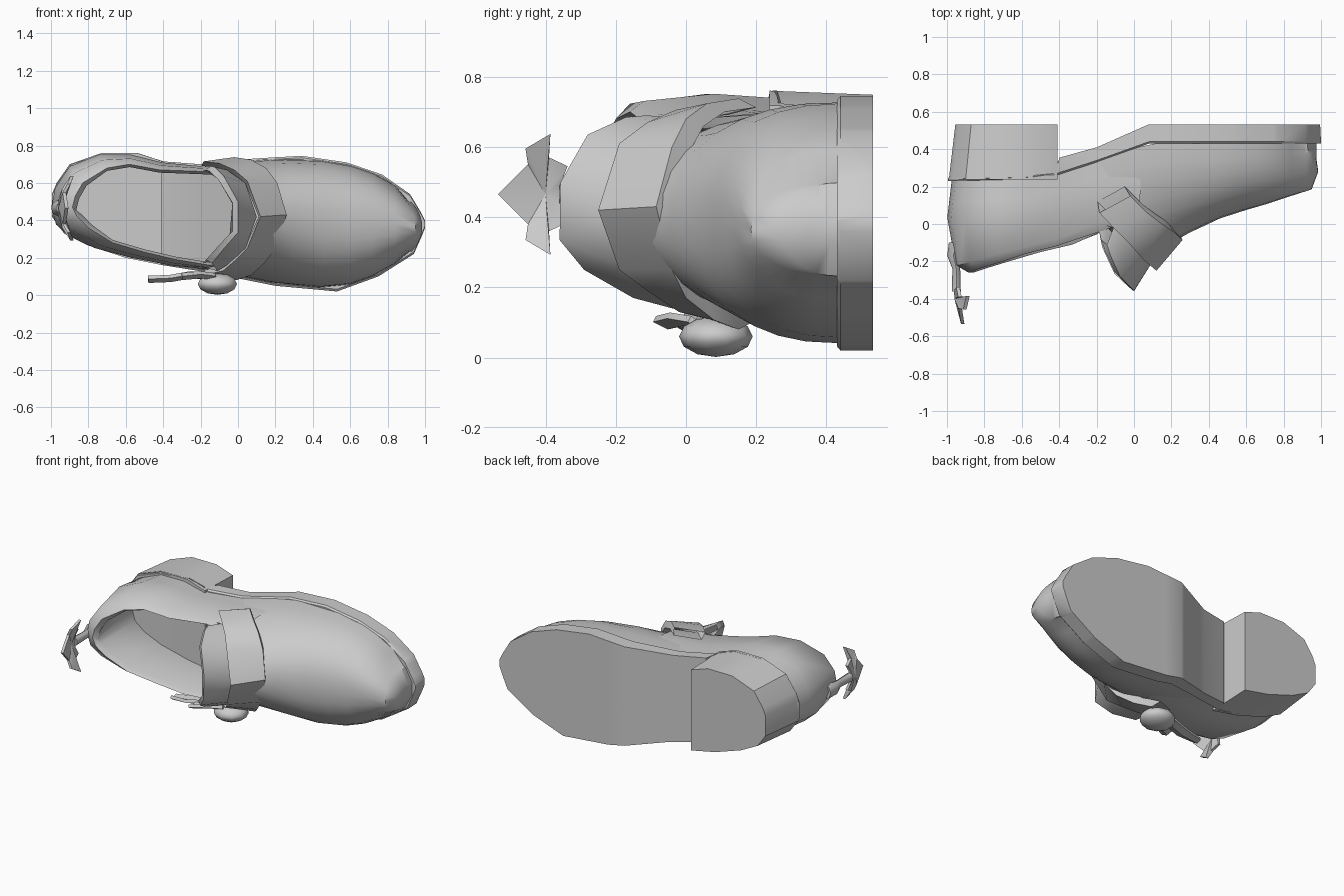
import bpy, math
from mathutils import Vector

if "Cube" in bpy.data.objects:
    bpy.data.objects.remove(bpy.data.objects["Cube"])

grey = bpy.data.materials.new("plain grey")
grey.diffuse_color = (0.6, 0.6, 0.6, 1)
grey.use_nodes = True
grey.node_tree.nodes["Principled BSDF"].inputs["Base Color"].default_value = grey.diffuse_color


def make(name, verts, faces, angle=40, thick=0, offset=-1):
    me = bpy.data.meshes.new(name)
    me.from_pydata([tuple(v) for v in verts], [], faces)
    me.materials.append(grey)
    ob = bpy.data.objects.new(name, me)
    bpy.context.collection.objects.link(ob)
    bpy.ops.object.select_all(action='DESELECT')
    bpy.context.view_layer.objects.active = ob
    ob.select_set(True)
    bpy.ops.object.mode_set(mode='EDIT')
    bpy.ops.mesh.select_all(action='SELECT')
    bpy.ops.mesh.remove_doubles(threshold=0.0005)
    bpy.ops.mesh.normals_make_consistent(inside=False)
    bpy.ops.object.mode_set(mode='OBJECT')
    if thick:
        m = ob.modifiers.new("thickness", 'SOLIDIFY')
        m.thickness, m.offset = thick, offset
        bpy.ops.object.modifier_apply(modifier=m.name)
    bpy.ops.object.shade_smooth_by_angle(angle=math.radians(angle))
    return ob


def loft(name, rings, closed=False, caps=(), **kw):
    n = len(rings[0])
    verts = [v for r in rings for v in r]
    faces = []
    for i in range(len(rings) - 1):
        for j in range(n if closed else n - 1):
            k = (j + 1) % n
            faces.append((i * n + j, i * n + k, (i + 1) * n + k, (i + 1) * n + j))
    if 0 in caps:
        faces.append(tuple(range(n))[::-1])
    if 1 in caps:
        faces.append(tuple(range(len(verts) - n, len(verts))))
    return make(name, verts, faces, **kw)


def interp(table, x):
    if x <= table[0][0]:
        return table[0][1]
    for (a, u), (b, v) in zip(table, table[1:]):
        if x <= b:
            return u + (v - u) * (x - a) / (b - a)
    return table[-1][1]


# Sole plan outline (z limits along x) and side profile of the welt line
Z_HI = [(-.995, .54), (-.97, .60), (-.9, .70), (-.73, .76), (-.54, .76), (-.4, .715), (-.2, .70), (.08, .73),
        (.34, .745), (.58, .71), (.77, .645), (.92, .54), (.98, .44), (1, .40)]
Z_LO = [(-.995, .42), (-.93, .33), (-.8, .265), (-.6, .20), (-.4, .16), (-.15, .12), (.05, .08), (.2, .05),
        (.53, .02), (.75, .10), (.94, .22), (.98, .31), (1, .36)]
WELT = [(-1, .23), (-.55, .24), (-.4, .265), (-.2, .33), (.08, .43), (1, .43)]
BOTTOM = [(-1, .25), (-.43, .262), (-.4, .355), (-.2, .41), (.08, .533), (1, .533)]

# Sole
rings = []
for x in sorted({p[0] for t in (Z_HI, Z_LO) for p in t} | {-.43}):
    lo, hi = interp(Z_LO, x), interp(Z_HI, x)
    t, b = interp(WELT, x), interp(BOTTOM, x)
    rings.append([(x, t, lo + .012), (x, t, hi - .01), (x, t + .01, hi), (x * .995, b, hi),
                  (x * .995, b, lo), (x, t + .01, lo)])
loft("sole", rings, closed=True, caps=(0, 1), angle=35)

# Heel block, tapering a little to the ground
xs = [-.41, -.54, -.73, -.9, -.97, -.99]
plan = [(x, interp(Z_HI, x)) for x in xs] + [(x, interp(Z_LO, x)) for x in (-.99, -.93, -.8, -.6, -.41)]
loft("heel", [[(x, .238, z) for x, z in plan],
              [(-.41 + (x + .41) * .94, .533, .47 + (z - .47) * .96) for x, z in plan]],
     closed=True, caps=(0, 1), angle=35)

# Vamp: arched sections from instep to toe (x, top, slant, roundness)
rings = []
for x, top, slant, p in [(.12, -.155, .32, .97), (.21, -.095, .25, .96), (.30, -.045, .14, .92), (.46, .03, .03, .87),
                         (.6, .075, 0, .87), (.72, .11, 0, .85), (.84, .15, 0, .85), (.95, .185, -.015, .9),
                         (.985, .28, .01, .9)]:
    ring = []
    for j in range(17):
        a = math.pi * j / 16
        s = math.sin(a) ** p if 0 < j < 16 else 0
        px = x - slant * (1 - s)
        base = interp(WELT, px) + .01
        lo, hi = interp(Z_LO, min(px, .94)) + .012, interp(Z_HI, min(px, .94)) - .008
        c = math.copysign(abs(math.cos(a)) ** p, math.cos(a))
        if x > .9:  # round the toe off sideways
            px -= .05 * c * c
        ring.append((px, base + (top - base) * s, (lo + hi) / 2 + c * (hi - lo) / 2))
    rings.append(ring)
mid = [sum(p[i] for p in rings[-1]) / 17 for i in range(3)]
rings.append([(.975, p[1] * .5 + .21, mid[2] + (p[2] - mid[2]) * .3) for p in rings[-1]])
loft("vamp", rings, caps=(1,), angle=50)

# Quarter: wall round the ankle (base x, base z, rim x, rim y, rim z)
cols = [(.03, .70, .02, .03, .66), (-.2, .69, -.15, -.03, .66), (-.4, .70, -.42, -.12, .67), (-.56, .74, -.58, -.16, .70),
        (-.73, .74, -.70, -.20, .68), (-.88, .68, -.83, -.24, .60), (-.955, .57, -.87, -.26, .53),
        (-.975, .47, -.885, -.26, .47), (-.95, .38, -.86, -.26, .42), (-.88, .32, -.80, -.24, .36),
        (-.75, .26, -.67, -.20, .28), (-.56, .21, -.50, -.15, .23), (-.35, .17, -.33, -.11, .19),
        (-.18, .14, -.15, -.03, .16), (.03, .115, .02, .03, .16)]
rings = [[], [], [], [], []]
for bx, bz, rx, ry, rz in cols:
    b = Vector((bx, interp(WELT, bx), bz))
    k = 1.04 if bx < -.3 else 1
    m = Vector((-.2 + (bx + .2) * 1.03, b.y + (ry - b.y) * .4, .46 + (bz - .46) * k))
    r = Vector((rx, ry, rz))
    u = m.lerp(r, .4)
    u.y = ry + .04
    for ring, p in zip(rings, (b, b.lerp(m, .6), m, u, r)):
        ring.append(p)
rings.append([p + Vector((.02 if p.x < -.8 else 0, .03, .015 if p.z < .46 else -.015)) for p in rings[-1]])
rings.append([Vector((-.2 + (p.x + .2) * .955, p.y, .46 + (p.z - .46) * .92)) for p in rings[0]])
loft("quarter", rings, angle=45)

# Instep strap: a thick band over the arch
front = [(-.02, .15, .738), (.07, .06, .724), (.15, .0, .68), (.21, -.04, .60), (.26, -.085, .43), (.20, -.04, .25),
         (.14, .0, .17), (.07, .08, .107), (-.01, .15, .08)]
back = [(-.185, .06, .715), (-.1, -.03, .705), (-.02, -.11, .67), (.05, -.19, .61), (.12, -.25, .42), (.05, -.19, .25),
        (-.01, -.11, .19), (-.08, -.02, .13), (-.17, .06, .11)]


def inward(pts, dx, dy, k):
    return [(x + dx, y + dy, .42 + (z - .42) * k) for x, y, z in pts]


loft("strap", [front, back, inward(back, -.01, .06, .92), inward(front, -.03, .05, .92), front], angle=45)

# Tongue: flared arch rising behind the strap
low = [(-.11, -.02, .68), (-.06, -.04, .67), (.04, -.15, .60), (.10, -.20, .42), (.04, -.15, .25), (-.06, -.03, .16), (-.11, 0, .13)]
high = [(-.145, -.11, .69), (-.125, -.17, .685), (-.075, -.28, .635), (0, -.357, .50), (0, -.36, .335), (-.075, -.29, .25), (-.14, -.15, .17)]
loft("tongue", [low, high, inward(high, -.03, .025, .92), inward(low, -.09, .03, .92), low], angle=45)

# Leaf-shaped pull behind the heel: half outline (y, z offset) mirrored, sides curling forward
half = [(-.535, 0), (-.45, .085), (-.457, .13), (-.386, .172), (-.39, .105), (-.337, .08), (-.355, .035)]
outline = half + [(y, -z) for y, z in half[:0:-1]]


def curl(y, z):
    return -.965 + 2.3 * z * z + max(0, -.42 - y) * .35


a = [(curl(y, z), y, .465 + z) for y, z in outline]
n = len(a)
verts = a + [(x + .018, y, z) for x, y, z in a] + [(-.96, -.40, .465), (-.94, -.40, .465)]
faces = []
for i in range(n):
    k = (i + 1) % n
    faces += [(i, k, n + k, n + i), (k, i, 2 * n), (n + i, n + k, 2 * n + 1)]
make("heel_leaf", verts, faces, angle=40)

# Stem of the leaf
rings = []
for x, y, r in [(-.95, -.10, .05), (-.965, -.17, .042), (-.95, -.24, .026), (-.95, -.36, .03)]:
    rings.append([(x + r * .8 * math.cos(t * math.tau / 8), y, .465 + r * math.sin(t * math.tau / 8)) for t in range(8)])
loft("leaf_stem", rings, closed=True, caps=(0, 1), angle=50)

# Side button on the strap
bpy.ops.mesh.primitive_uv_sphere_add(segments=10, ring_count=6, location=(-.11, .085, .06))
ob = bpy.context.object
ob.name = "side_button"
ob.scale = (.11, .105, .058)
ob.data.materials.append(grey)
bpy.ops.object.shade_smooth_by_angle(angle=math.radians(50))

# Two ribbon tails running back from the button
tails = {"long": [(-.12, .06, .09, .03), (-.25, .04, .10, .045), (-.36, .02, .08, .045), (-.48, .01, .075, .03)],
         "short": [(-.12, .04, .09, .03), (-.2, -.01, .10, .04), (-.3, -.05, .09, .04)]}
for name, rib in tails.items():
    loft("ribbon_tail_" + name, [[(x, y - w, z + .02), (x, y, z), (x, y + w, z + .01)] for x, y, z, w in rib],
         angle=30, thick=.02, offset=0)
